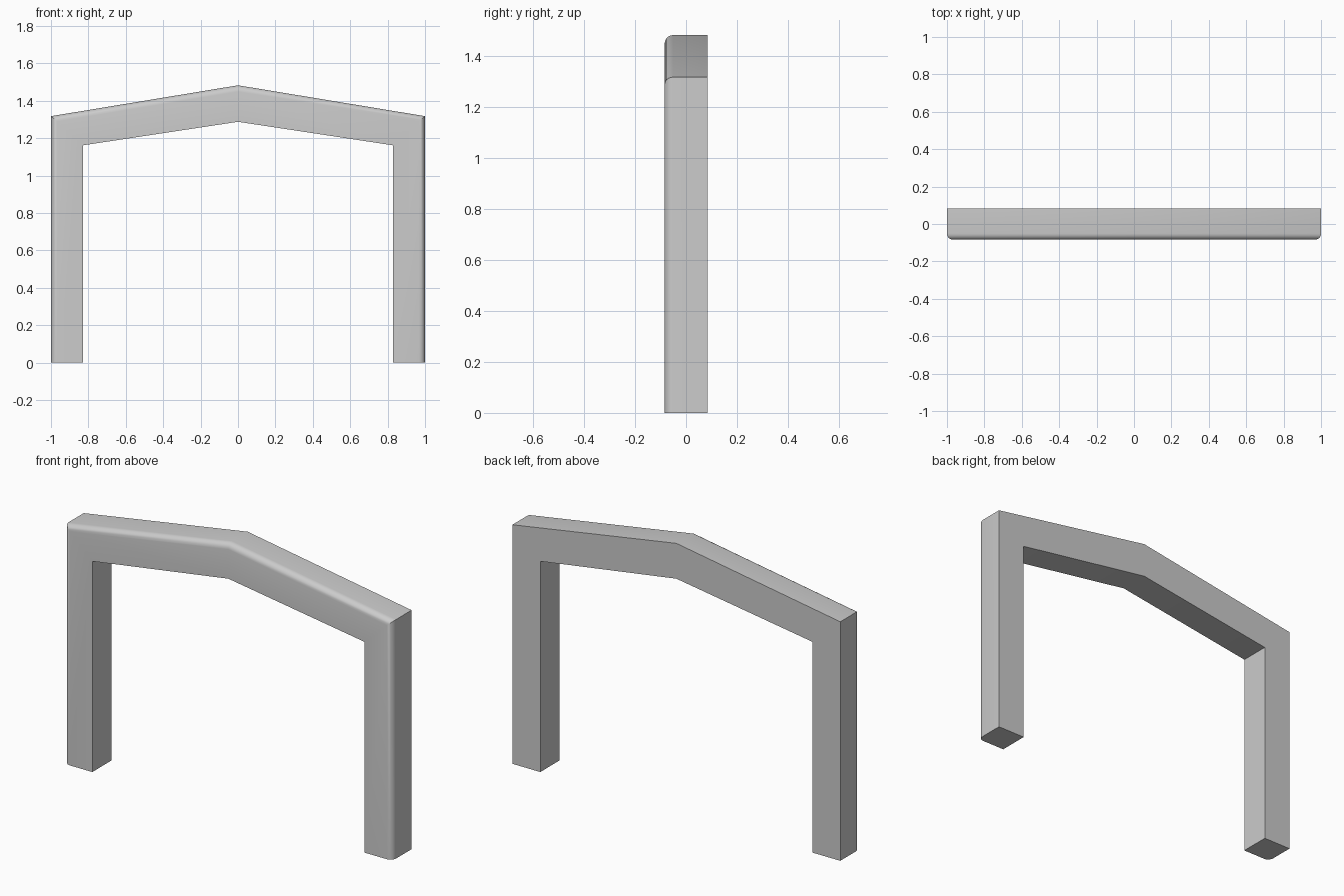
import bpy, bmesh, math

if "Cube" in bpy.data.objects:
    bpy.data.objects.remove(bpy.data.objects["Cube"])

DEPTH = 0.168
ROUND = 0.033

# Matching outer and inner outlines (x, z): foot, eave, ridge, eave, foot
outer = [(-1, 0), (-1, 1.318), (0, 1.483), (1, 1.318), (1, 0)]
inner = [(-0.83, 0), (-0.83, 1.162), (0, 1.288), (0.83, 1.162), (0.83, 0)]

bm = bmesh.new()


def row(points, y):
    return [bm.verts.new((x, y, z)) for x, z in points]


# Four rails of the frame, in order around its cross-section
rails = [row(outer, -DEPTH / 2), row(inner, -DEPTH / 2),
         row(inner, DEPTH / 2), row(outer, DEPTH / 2)]
for a, b in zip(rails, rails[1:] + rails[:1]):
    for i in range(4):
        bm.faces.new((a[i], a[i + 1], b[i + 1], b[i]))

# Undersides of the feet
for end in (0, 4):
    bm.faces.new([r[end] for r in rails])
bmesh.ops.recalc_face_normals(bm, faces=bm.faces[:])

# Rounded outer edge on the front only
front = rails[0]
edges = [bm.edges.get((front[i], front[i + 1])) for i in range(4)]
bmesh.ops.bevel(bm, geom=edges, offset=ROUND, offset_type='OFFSET',
                segments=5, profile=0.5, affect='EDGES', clamp_overlap=True)
bmesh.ops.recalc_face_normals(bm, faces=bm.faces[:])

mesh = bpy.data.meshes.new("gabled_door_frame")
bm.to_mesh(mesh)
bm.free()
frame = bpy.data.objects.new("gabled_door_frame", mesh)
bpy.context.collection.objects.link(frame)

bpy.context.view_layer.objects.active = frame
frame.select_set(True)
bpy.ops.object.shade_smooth_by_angle(angle=math.radians(30))
